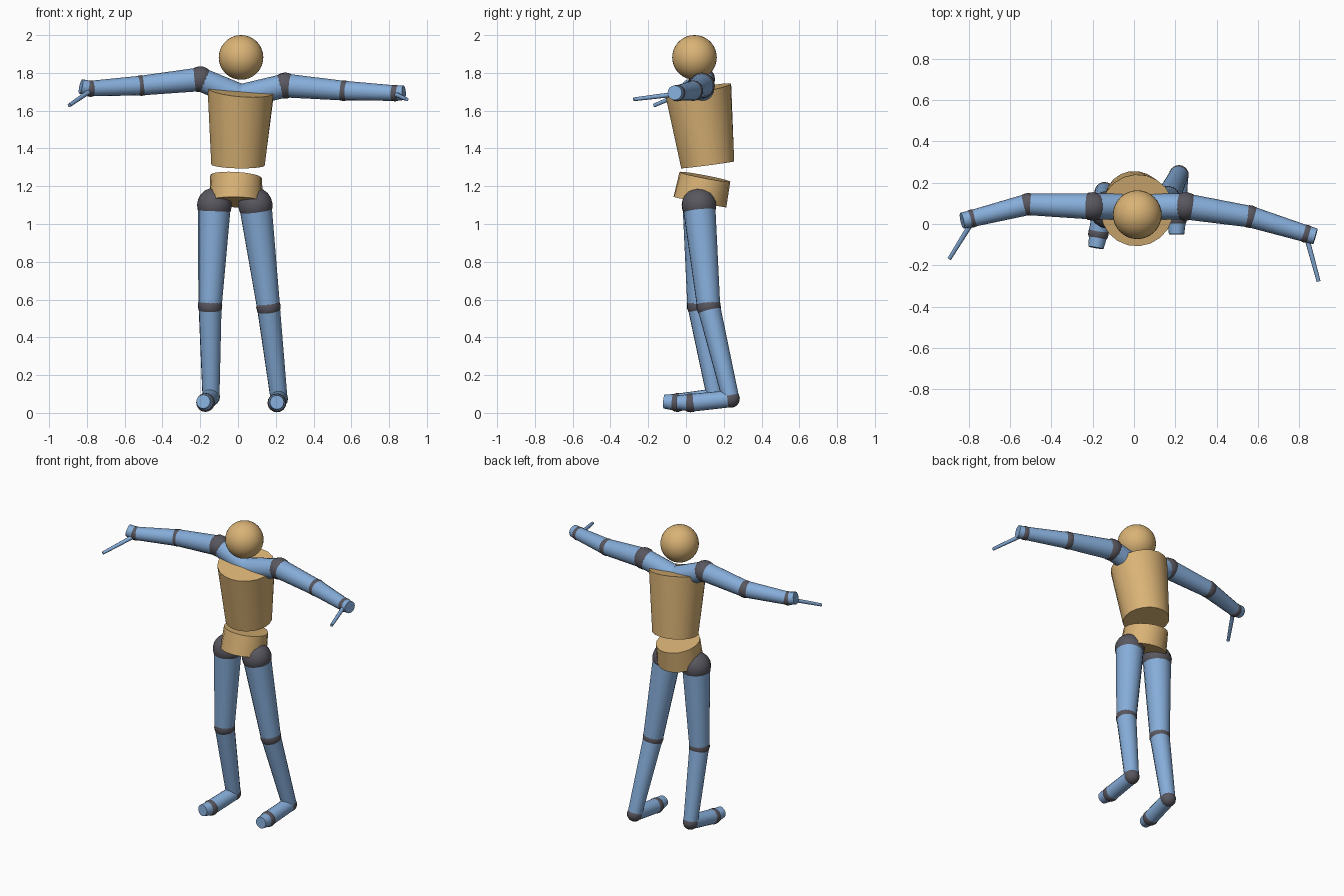
import bpy
import bmesh
from mathutils import Vector

cube = bpy.data.objects.get("Cube")
if cube:
    bpy.data.objects.remove(cube)


def material(name, rgb):
    mat = bpy.data.materials.new(name)
    mat.use_nodes = True
    mat.diffuse_color = (*rgb, 1)
    mat.node_tree.nodes["Principled BSDF"].inputs["Base Color"].default_value = (*rgb, 1)
    return mat


tan = material("tan body", (0.70, 0.45, 0.18))
blue = material("blue limb", (0.24, 0.42, 0.70))
dark = material("dark grey joint", (0.10, 0.095, 0.115))


def finish(name, bm, mat):
    mesh = bpy.data.meshes.new(name)
    bm.to_mesh(mesh)
    bm.free()
    mesh.materials.append(mat)
    obj = bpy.data.objects.new(name, mesh)
    bpy.context.collection.objects.link(obj)
    return obj


def tube(name, start, end, r_start, r_end, mat, n_start=None, n_end=None, sides=16):
    """Capped tapered cylinder between two points; the end planes may be tilted."""
    a, b = Vector(start), Vector(end)
    axis = b - a
    bm = bmesh.new()
    for centre, radius, normal in ((a, r_start, n_start), (b, r_end, n_end)):
        ring = bmesh.ops.create_circle(bm, segments=sides, radius=radius, cap_ends=False)["verts"]
        turn = Vector(normal or axis).to_track_quat("Z", "Y")
        for v in ring:
            v.co = turn @ v.co + centre
    rims = list(bm.edges)
    bmesh.ops.bridge_loops(bm, edges=rims)
    for f in bm.faces:
        f.smooth = True
    bmesh.ops.holes_fill(bm, edges=rims, sides=0)
    for f in bm.faces:
        if len(f.verts) > 4:
            f.smooth = False
    for e in rims:
        e.smooth = False
    bmesh.ops.recalc_face_normals(bm, faces=bm.faces)
    return finish(name, bm, mat)


def ball(name, centre, radius, mat, axis=(0, 0, 1), sides=16):
    """Smooth sphere with its poles along the given axis."""
    bm = bmesh.new()
    bmesh.ops.create_uvsphere(bm, u_segments=sides, v_segments=sides // 2 + 2, radius=radius)
    turn = Vector(axis).to_track_quat("Z", "Y")
    for v in bm.verts:
        v.co = turn @ v.co + Vector(centre)
    for f in bm.faces:
        f.smooth = True
    return finish(name, bm, mat)


def limb(side, points, parts, joints):
    """Chain of blue tapered tubes with a dark ball at each inner point."""
    for i, (part, r0, r1) in enumerate(parts):
        tube(f"{side}_{part}", points[i], points[i + 1], r0, r1, blue)
    for joint, (i, radius) in joints.items():
        axis = Vector(points[i + 1]) - Vector(points[i])
        ball(f"{side}_{joint}", points[i], radius, dark, axis)


# Head, chest and pelvis
ball("head", (0.016, 0.045, 1.882), 0.118, tan, sides=32)
tube("chest", (0, 0.115, 1.313), (0.015, 0.066, 1.708), 0.143, 0.177, tan,
     (0.02, -0.13, 1), (0.08, -0.2, 1), sides=20)
tube("pelvis", (-0.01, 0.074, 1.116), (-0.01, 0.10, 1.25), 0.143, 0.137, tan,
     (0.02, 0.2, 1), (0.06, 0.19, 1), sides=20)

# Arms: collar, shoulder, elbow, wrist, hand tip
neck = (0.015, 0.085, 1.677)
arms = {
    "right": [neck, (-0.2, 0.085, 1.766), (-0.512, 0.095, 1.733),
              (-0.782, 0.027, 1.717), (-0.832, 0.016, 1.728)],
    "left": [neck, (0.25, 0.085, 1.733), (0.56, 0.036, 1.706),
             (0.832, -0.047, 1.693), (0.878, -0.06, 1.695)],
}
arm_parts = [("collar", 0.063, 0.063), ("upper_arm", 0.063, 0.052),
             ("forearm", 0.052, 0.041), ("hand", 0.041, 0.039)]
arm_joints = {"shoulder": (1, 0.069), "elbow": (2, 0.055), "wrist": (3, 0.044)}
for side, points in arms.items():
    limb(side, points, arm_parts, arm_joints)

# Pointing fingers
tube("right_finger", (-0.792, -0.005, 1.698), (-0.893, -0.168, 1.628), 0.013, 0.01, blue, sides=10)
tube("left_finger", (0.838, -0.075, 1.685), (0.893, -0.277, 1.66), 0.013, 0.01, blue, sides=10)

# Legs: hip, knee, ankle, ball of foot, toe tip
legs = {
    "right": [(-0.125, 0.069, 1.1), (-0.148, 0.069, 0.567), (-0.143, 0.155, 0.085),
              (-0.172, -0.045, 0.055), (-0.184, -0.115, 0.06)],
    "left": [(0.092, 0.069, 1.1), (0.161, 0.12, 0.563), (0.217, 0.237, 0.075),
             (0.206, 0.025, 0.053), (0.206, -0.05, 0.056)],
}
leg_parts = [("thigh", 0.087, 0.062), ("shin", 0.061, 0.045),
             ("foot", 0.045, 0.047), ("toe", 0.046, 0.037)]
leg_joints = {"hip": (0, 0.092), "knee": (1, 0.065), "ankle": (2, 0.048), "foot_ball": (3, 0.05)}
for side, points in legs.items():
    limb(side, points, leg_parts, leg_joints)
